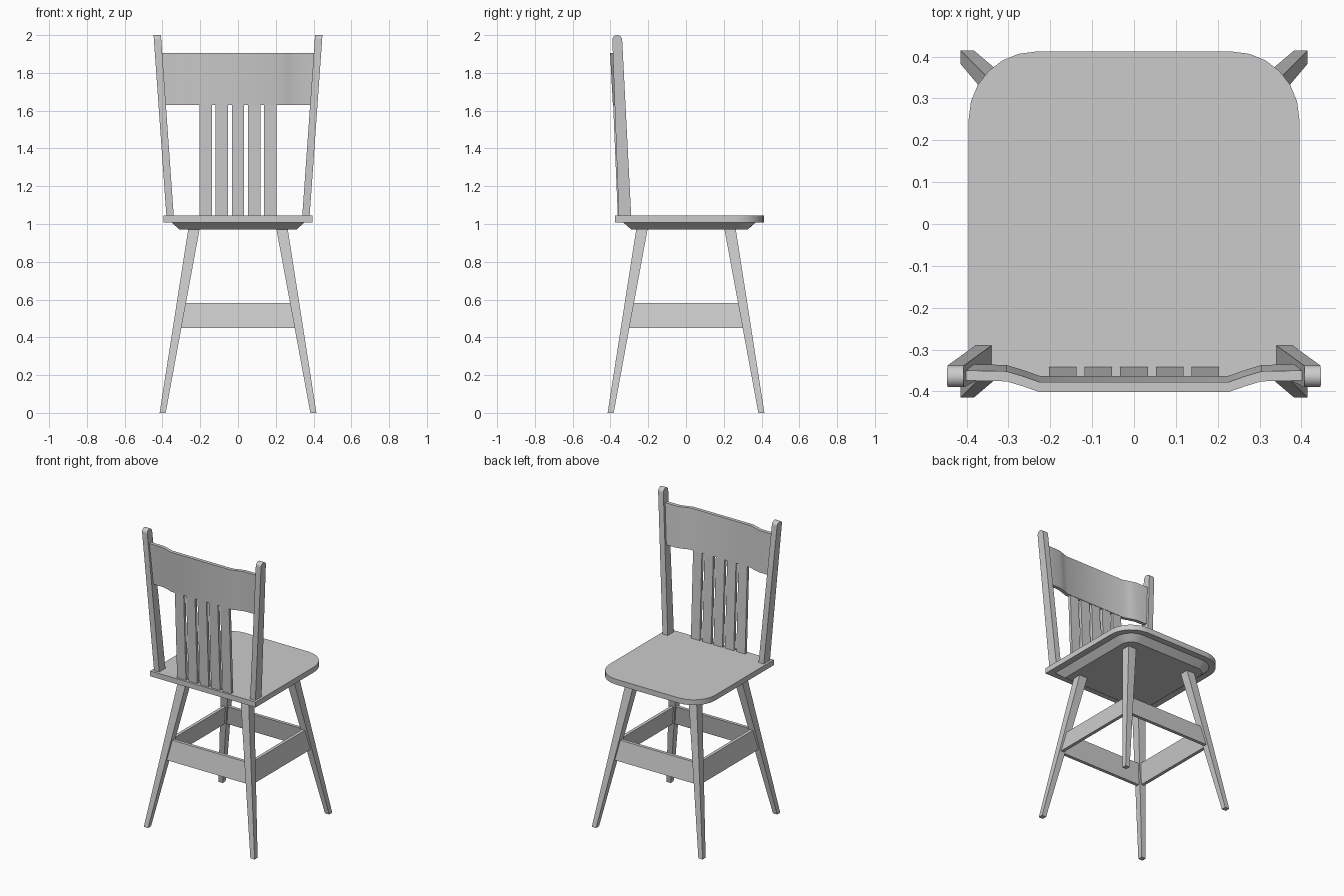
import bpy
import bmesh
import math
from mathutils import Vector

cube = bpy.data.objects.get("Cube")
if cube:
    bpy.data.objects.remove(cube)

paint = bpy.data.materials.new("plain grey")
paint.use_nodes = True
grey = (0.6, 0.6, 0.6, 1)
paint.diffuse_color = grey
paint.node_tree.nodes["Principled BSDF"].inputs["Base Color"].default_value = grey


def loft(name, rings, smooth=False):
    """Skin a stack of equal-length point rings and cap both ends."""
    bm = bmesh.new()
    loops = [[bm.verts.new(p) for p in ring] for ring in rings]
    n = len(loops[0])
    for a, b in zip(loops, loops[1:]):
        for i in range(n):
            j = (i + 1) % n
            bm.faces.new((a[i], a[j], b[j], b[i]))
    bm.faces.new(loops[0])
    bm.faces.new(loops[-1])
    bmesh.ops.recalc_face_normals(bm, faces=bm.faces)
    mesh = bpy.data.meshes.new(name)
    bm.to_mesh(mesh)
    bm.free()
    mesh.materials.append(paint)
    if smooth:
        mesh.shade_smooth()
        mesh.set_sharp_from_angle(angle=math.radians(30))
    obj = bpy.data.objects.new(name, mesh)
    bpy.context.collection.objects.link(obj)
    return obj


def rect(x0, x1, y0, y1, z):
    return [(x0, y0, z), (x1, y0, z), (x1, y1, z), (x0, y1, z)]


def lerp(a, b, t):
    return a + (b - a) * t


# Seat: square at the backrest, rounded at the opposite corners, chamfered below
def seat_ring(inset, z, steps=6):
    w, back, front, r = 0.395 - inset, -0.375 + inset, 0.412 - inset, 0.16 - inset
    pts = [(-w, back, z), (w, back, z)]
    for side in (0, 1):
        cx = (w - r) * (1 - 2 * side)
        for i in range(steps + 1):
            a = math.pi / 2 * (side + i / steps)
            pts.append((cx + r * math.cos(a), front - r + r * math.sin(a), z))
    return pts


loft("seat", [seat_ring(0.085, 0.971), seat_ring(0.042, 1.009),
              seat_ring(0, 1.009), seat_ring(0, 1.045)], smooth=True)

# Splayed, tapering legs
for sx, side in ((1, "left"), (-1, "right")):
    for sy, end in ((1, "rear"), (-1, "front")):
        loft(f"{end}_{side}_leg", [
            rect(sx * 0.383, sx * 0.415, sy * 0.383, sy * 0.415, 0),
            rect(sx * 0.203, sx * 0.263, sy * 0.203, sy * 0.263, 0.975)])

# Stretchers lean with the legs
for k, name in enumerate(("front", "left", "rear", "right")):
    low, high = 0.322, 0.297
    rail = loft(f"{name}_stretcher", [
        rect(-low, low, -low - 0.011, -low + 0.011, 0.45),
        rect(-high, high, -high - 0.011, -high + 0.011, 0.582)])
    rail.rotation_euler.z = k * math.pi / 2

# Back posts lean outwards and end in a round top
for s, side in ((1, "left"), (-1, "right")):
    levels = [(1.04, 0.033)]
    r = 0.026
    for i in range(9):
        a = math.radians(85) * i / 8
        levels.append((2 - r + r * math.sin(a), r * math.cos(a)))
    rings = []
    for z, half in levels:
        t = (z - 1.04) / 0.96
        x, y = lerp(0.34, 0.408, t), lerp(-0.323, -0.365, t)
        rings.append(rect(s * x, s * (x + 0.039), y - half, y + half, z))
    loft(f"{side}_back_post", rings, smooth=True)

# Curved crest rail, with its middle set back
rings = []
for x, back in ((-0.4, -0.374), (-0.305, -0.376), (-0.265, -0.388), (-0.225, -0.402),
                (0.225, -0.402), (0.265, -0.388), (0.305, -0.376), (0.4, -0.374)):
    flare = math.copysign(0.01, x) if abs(x) > 0.35 else 0
    lo, hi, tilt, thick = x - flare, x + flare, 0.015, 0.024
    rings.append([(lo, back + tilt, 1.63), (lo, back + tilt + thick, 1.63),
                  (hi, back + thick, 1.905), (hi, back, 1.905)])
loft("crest_rail", rings, smooth=True)

# Five upright slats
for i in range(5):
    x = (i - 2) * 0.085
    loft(f"slat_{i + 1}", [
        rect(x - 0.033, x + 0.033, -0.361, -0.342, 1.04),
        rect(x - 0.033, x + 0.033, -0.386, -0.366, 1.64)])
